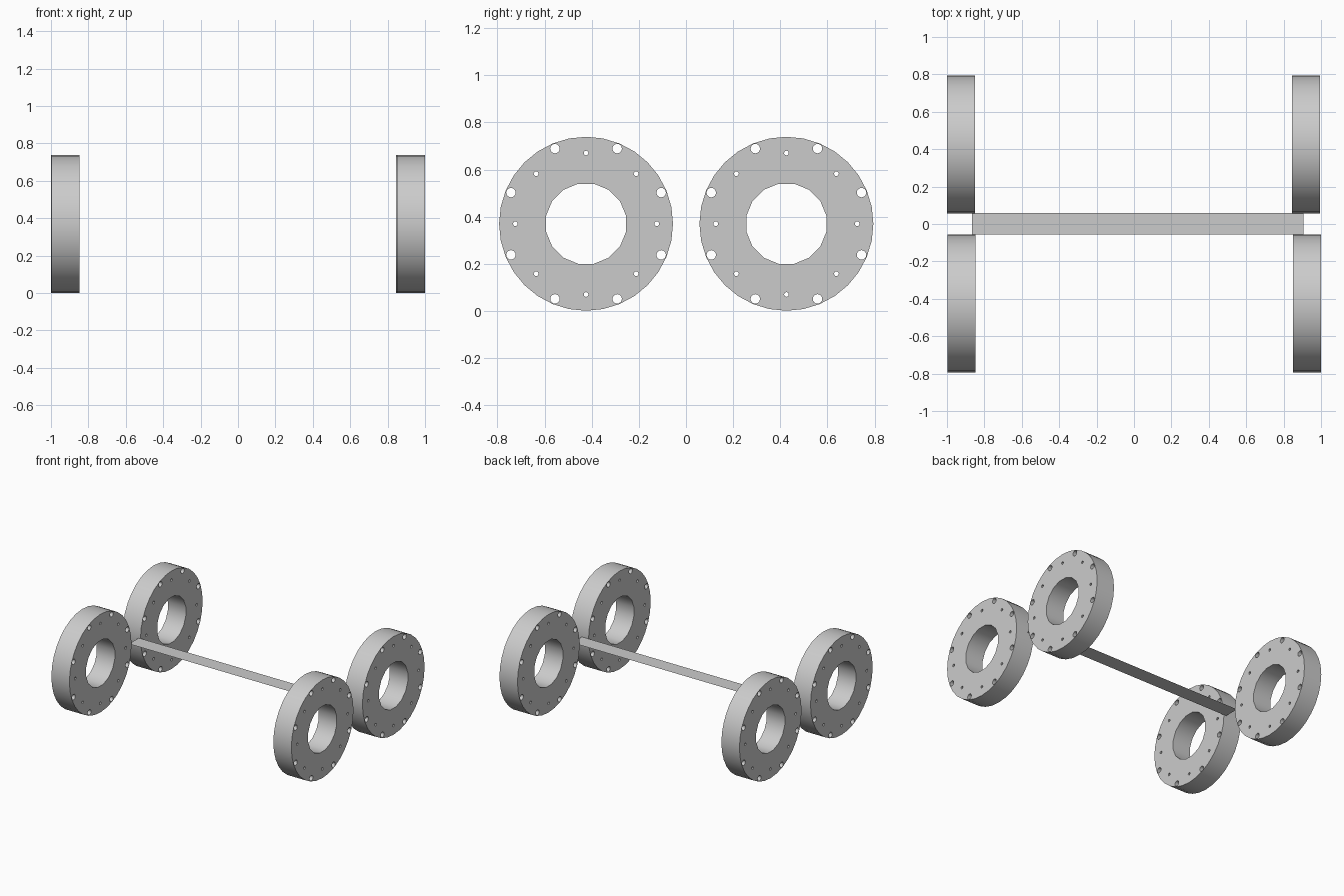
import bpy
import bmesh
from math import cos, sin, pi, radians
from mathutils import Vector

cube = bpy.data.objects.get("Cube")
if cube:
    bpy.data.objects.remove(cube, do_unlink=True)

RADIUS, BORE, WIDTH, HUB_Z = 0.369, 0.173, 0.15, 0.37

grey = bpy.data.materials.new("light_grey")
grey.use_nodes = True
colour = (0.6, 0.6, 0.6, 1)
grey.diffuse_color = colour
grey.node_tree.nodes["Principled BSDF"].inputs["Base Color"].default_value = colour


def add_object(name, bm):
    mesh = bpy.data.meshes.new(name)
    bm.to_mesh(mesh)
    bm.free()
    mesh.materials.append(grey)
    obj = bpy.data.objects.new(name, mesh)
    bpy.context.collection.objects.link(obj)
    return obj


def add_loop(bm, y, z, radius, sides, turn=0.0):
    """Closed ring of edges in the YZ plane."""
    verts = []
    for i in range(sides):
        a = 2 * pi * i / sides + turn
        verts.append(bm.verts.new((-WIDTH / 2, y + radius * cos(a), z + radius * sin(a))))
    for i in range(sides):
        bm.edges.new((verts[i - 1], verts[i]))


def make_wheel(name, x, y):
    bm = bmesh.new()
    # Rim and central bore
    add_loop(bm, 0, 0, RADIUS, 32)
    add_loop(bm, 0, 0, BORE, 16, pi / 16)
    # Large holes by the rim, small holes on an inner circle between them
    for k in range(8):
        a = k * pi / 4
        b = a + pi / 8
        add_loop(bm, 0.345 * cos(b), 0.345 * sin(b), 0.02, 16)
        add_loop(bm, 0.3 * cos(a), 0.3 * sin(a), 0.01, 12)
    # Fill the drilled disc, then extrude it to the wheel width
    bmesh.ops.triangle_fill(bm, edges=bm.edges[:], use_beauty=True)
    result = bmesh.ops.extrude_face_region(bm, geom=bm.faces[:], use_keep_orig=True)
    moved = [v for v in result["geom"] if isinstance(v, bmesh.types.BMVert)]
    bmesh.ops.translate(bm, verts=moved, vec=Vector((WIDTH, 0, 0)))
    bmesh.ops.recalc_face_normals(bm, faces=bm.faces[:])
    wheel = add_object(name, bm)
    wheel.location = (x, y, HUB_Z)
    bpy.ops.object.select_all(action="DESELECT")
    wheel.select_set(True)
    bpy.context.view_layer.objects.active = wheel
    bpy.ops.object.shade_smooth_by_angle(angle=radians(30))


# Four wheels
make_wheel("front_left_wheel", 0.924, -0.424)
make_wheel("back_left_wheel", 0.92, 0.426)
make_wheel("front_right_wheel", -0.922, -0.424)
make_wheel("back_right_wheel", -0.926, 0.426)

# Thin flat connecting strip between the wheel pairs
bm = bmesh.new()
corners = [(-0.867, -0.056), (0.905, -0.056), (0.905, 0.06), (-0.867, 0.06)]
bm.faces.new([bm.verts.new((x, y, HUB_Z)) for x, y in corners])
add_object("connecting_strip", bm)
